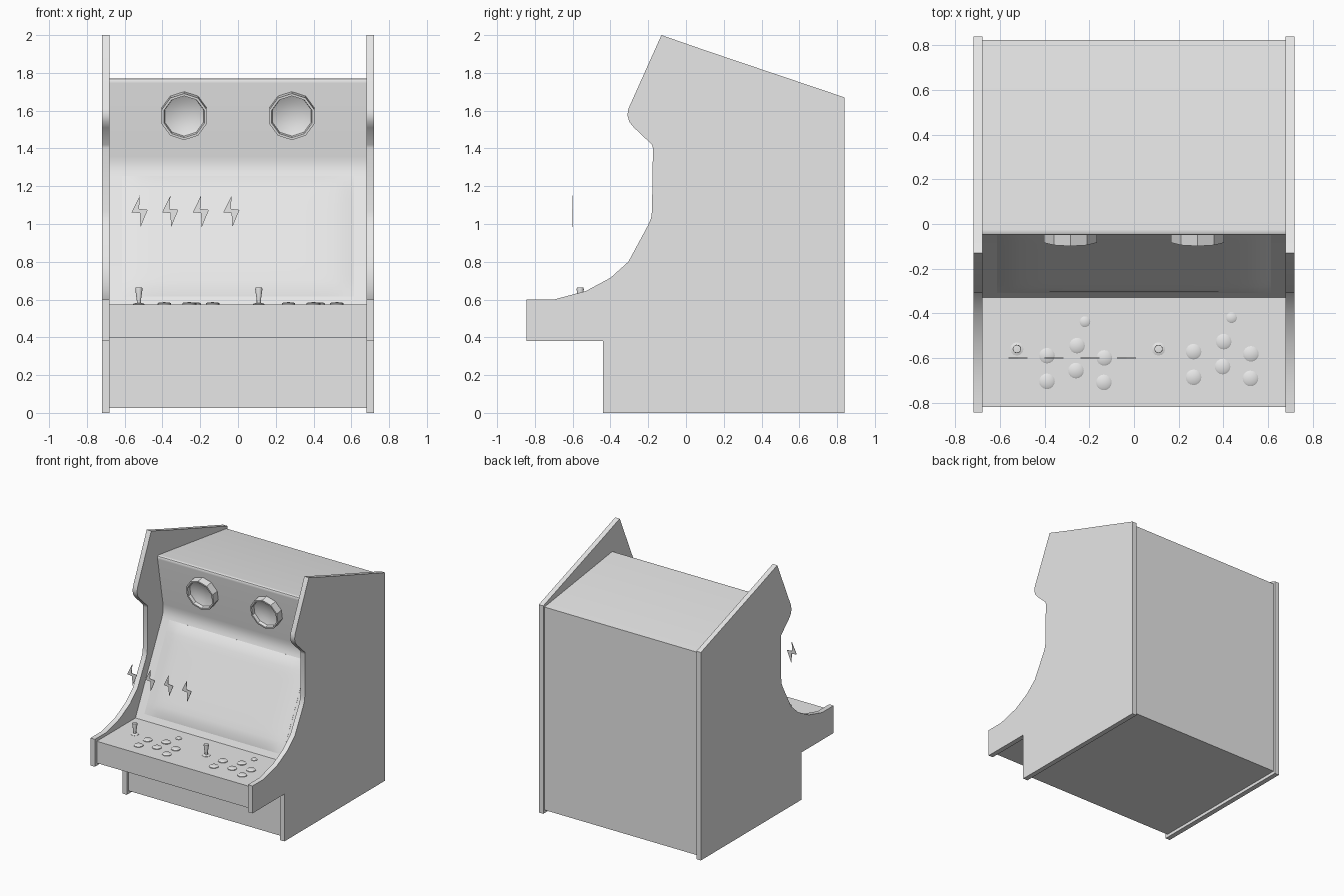
import bpy, bmesh, math
from mathutils import Vector, Matrix

if "Cube" in bpy.data.objects:
    bpy.data.objects.remove(bpy.data.objects["Cube"])

grey = bpy.data.materials.new("cabinet_grey")
grey.diffuse_color = (0.8, 0.8, 0.8, 1)
grey.use_nodes = True
grey.node_tree.nodes["Principled BSDF"].inputs["Base Color"].default_value = grey.diffuse_color


def finish(name, bm, smooth=35):
    bmesh.ops.recalc_face_normals(bm, faces=bm.faces)
    me = bpy.data.meshes.new(name)
    bm.to_mesh(me)
    bm.free()
    me.materials.append(grey)
    ob = bpy.data.objects.new(name, me)
    bpy.context.collection.objects.link(ob)
    bpy.ops.object.select_all(action='DESELECT')
    ob.select_set(True)
    bpy.context.view_layer.objects.active = ob
    bpy.ops.object.shade_smooth_by_angle(angle=math.radians(smooth))
    return ob


def extrude(name, pts, offset):
    """Closed 3D outline pushed along an offset."""
    bm = bmesh.new()
    face = bm.faces.new([bm.verts.new(p) for p in pts])
    ext = bmesh.ops.extrude_face_region(bm, geom=[face])["geom"]
    bmesh.ops.translate(bm, vec=offset, verts=[v for v in ext if isinstance(v, bmesh.types.BMVert)])
    return finish(name, bm)


def lathe(name, profile, sides, matrix, smooth=35, start=math.pi / 2):
    """Radius/height profile turned about local z; zero radius closes an end."""
    bm = bmesh.new()
    rings = []
    for r, h in profile:
        n = sides if r > 0 else 1
        rings.append([bm.verts.new((r * math.cos(start + 2 * math.pi * i / sides),
                                    r * math.sin(start + 2 * math.pi * i / sides), h))
                      for i in range(n)])
    for a, b in zip(rings, rings[1:]):
        for i in range(sides):
            j = (i + 1) % sides
            quad = [a[i % len(a)], a[j % len(a)], b[j % len(b)], b[i % len(b)]]
            bm.faces.new(list(dict.fromkeys(quad)))
    bm.transform(matrix)
    return finish(name, bm, smooth)


def rounded(p, prev, nxt, size, steps=4):
    """Small curve replacing a profile corner."""
    p, prev, nxt = Vector(p), Vector(prev), Vector(nxt)
    a, b = p + (prev - p).normalized() * size, p + (nxt - p).normalized() * size
    return [tuple(a.lerp(p, t).lerp(p.lerp(b, t), t)) for t in [i / steps for i in range(steps + 1)]]


# Side panels
side = [(-0.44, 0), (0.84, 0), (0.84, 1.67), (0.1, 1.92), (-0.13, 2), (-0.305, 1.61),
        (-0.31, 1.575), (-0.30, 1.54), (-0.275, 1.51), (-0.18, 1.42), (-0.175, 1.4),
        (-0.18, 1.07), (-0.185, 1.03), (-0.2, 0.995), (-0.305, 0.8), (-0.4, 0.715),
        (-0.53, 0.645), (-0.7, 0.6), (-0.845, 0.6), (-0.845, 0.38), (-0.44, 0.38)]
for label, x in (("left", -0.72), ("right", 0.68)):
    extrude(label + "_side_panel", [(x, y, z) for y, z in side], (0.04, 0, 0))

# Body between the panels: kick plate, control deck, screen slope, speaker board, top, back
deck_back, crook, brow, top_back = (-0.33, 0.575), (0.03, 1.30), (-0.055, 1.775), (0.825, 1.655)
body = [(-0.42, 0.025), (-0.42, 0.4), (-0.82, 0.4), (-0.82, 0.575), deck_back]
body += rounded(crook, deck_back, brow, 0.06) + rounded(brow, crook, top_back, 0.03)
body += [top_back, (0.825, 0.025)]
extrude("cabinet_body", [(-0.68, y, z) for y, z in body], (1.36, 0, 0))

# Slightly bulging screen on the slope
up = (Vector((0, *crook)) - Vector((0, *deck_back))).normalized()
out = Vector((1, 0, 0)).cross(up)
centre = Vector((0, -0.1515, 0.9345))
frame = Matrix((Vector((1, 0, 0)), up, out)).transposed().to_4x4()
frame.translation = centre
bm = bmesh.new()
bmesh.ops.create_grid(bm, x_segments=24, y_segments=16, size=1)
for v in bm.verts:
    u, w = v.co.x, v.co.y
    v.co = (u * 0.615, w * 0.355, 0.02 * (1 - u ** 10) * (1 - w ** 10) + 0.001)
rim = bmesh.ops.extrude_edge_only(bm, edges=[e for e in bm.edges if e.is_boundary])["geom"]
for v in rim:
    if isinstance(v, bmesh.types.BMVert):
        v.co.z = -0.01
bm.transform(frame)
finish("screen", bm)

# Speakers: ten-sided rings with a dished cone
board = (Vector((0, *brow)) - Vector((0, *crook))).normalized()
facing = Vector((1, 0, 0)).cross(board)
for label, x in (("left", -0.285), ("right", 0.285)):
    m = Matrix((Vector((1, 0, 0)), board, facing)).transposed().to_4x4()
    m.translation = Vector((x, -0.018, 1.578))
    lathe(label + "_speaker",
          [(0.125, -0.01), (0.125, 0.06), (0.112, 0.06), (0.108, 0.035), (0.07, 0.018), (0, 0.01)],
          10, m)

# Controls for two players
layout = [(-0.39, -0.59), (-0.255, -0.545), (-0.133, -0.6),
          (-0.39, -0.705), (-0.26, -0.657), (-0.135, -0.71)]
deck = 0.575
for label, dx, dy, stick_x in (("first", 0, 0, -0.525), ("second", 0.657, 0.018, 0.11)):
    for i, (x, y) in enumerate(layout):
        lathe(f"{label}_button_{i + 1}", [(0.035, -0.005), (0.035, 0.005), (0.027, 0.01), (0, 0.011)],
              16, Matrix.Translation((x + dx, y + dy, deck)), 50)
    lathe(label + "_start_button", [(0.024, -0.005), (0.024, 0.004), (0.018, 0.008), (0, 0.009)],
          16, Matrix.Translation((-0.22 + dx, -0.438 + dy, deck)), 50)
    lathe(label + "_joystick",
          [(0.03, -0.005), (0.03, 0.002), (0.011, 0.008), (0.011, 0.02),
           (0.019, 0.078), (0.018, 0.088), (0, 0.09)],
          12, Matrix.Translation((stick_x, -0.56, deck)), 40)

# Floating lightning bolts
bolt = [(0, 1.15), (-0.043, 1.062), (0, 1.058), (0.004, 0.984), (0.042, 1.075), (-0.004, 1.08)]
for i in range(4):
    x = -0.52 + 0.162 * i
    extrude(f"bolt_{i + 1}", [(x + a, -0.602, z) for a, z in bolt], (0, 0.004, 0))
